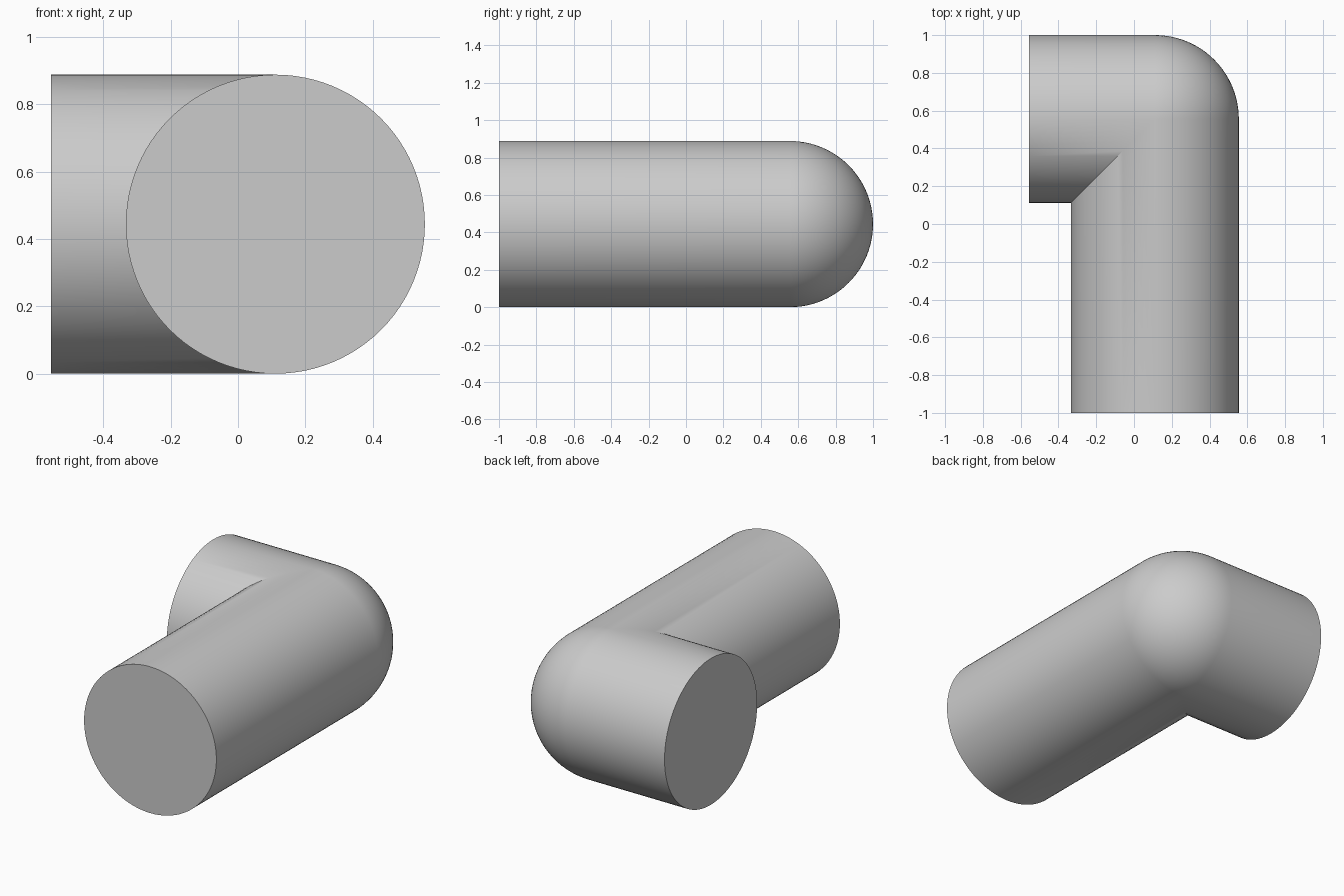
import bpy, bmesh
from math import sin, cos, pi, radians

cube = bpy.data.objects.get("Cube")
if cube:
    bpy.data.objects.remove(cube, do_unlink=True)

R = 0.444            # pipe radius
CX, CY = 0.111, 0.556  # corner where the two pipe axes meet
SIDES, STEPS = 96, 24

grey = bpy.data.materials.new("plain grey")
grey.use_nodes = True
colour = (0.6, 0.6, 0.6, 1)
grey.diffuse_color = colour
grey.node_tree.nodes["Principled BSDF"].inputs["Base Color"].default_value = colour

bm = bmesh.new()
# Pipe section: u points to the outside of the bend, v is height
section = [(R * cos(2 * pi * i / SIDES), R + R * sin(2 * pi * i / SIDES))
           for i in range(SIDES)]


def bend_point(u, v, angle):
    """Outer half turns into a ball; inner half meets at a mitre."""
    if u > 1e-6:
        return (CX + u * cos(angle), CY + u * sin(angle), v)
    return (CX + u, CY + u, v)


# Rings: front end, round the corner, right end
rings = [[(CX + u, -1, v) for u, v in section]]
for k in range(STEPS + 1):
    rings.append([bend_point(u, v, k * pi / 2 / STEPS) for u, v in section])
rings.append([(-0.556, CY + u, v) for u, v in section])
rings = [[bm.verts.new(p) for p in ring] for ring in rings]

# Skin between rings, and flat end caps
for a, b in zip(rings, rings[1:]):
    for i in range(SIDES):
        j = (i + 1) % SIDES
        bm.faces.new((a[i], a[j], b[j], b[i]))
bm.faces.new(rings[0])
bm.faces.new(rings[-1])
bmesh.ops.remove_doubles(bm, verts=bm.verts, dist=1e-5)
bmesh.ops.recalc_face_normals(bm, faces=bm.faces)

mesh = bpy.data.meshes.new("elbow_pipe")
bm.to_mesh(mesh)
bm.free()
mesh.materials.append(grey)
pipe = bpy.data.objects.new("elbow_pipe", mesh)
bpy.context.collection.objects.link(pipe)

# Smooth sides with crisp ends and mitre
bpy.ops.object.select_all(action='DESELECT')
pipe.select_set(True)
bpy.context.view_layer.objects.active = pipe
bpy.ops.object.shade_smooth_by_angle(angle=radians(30))
